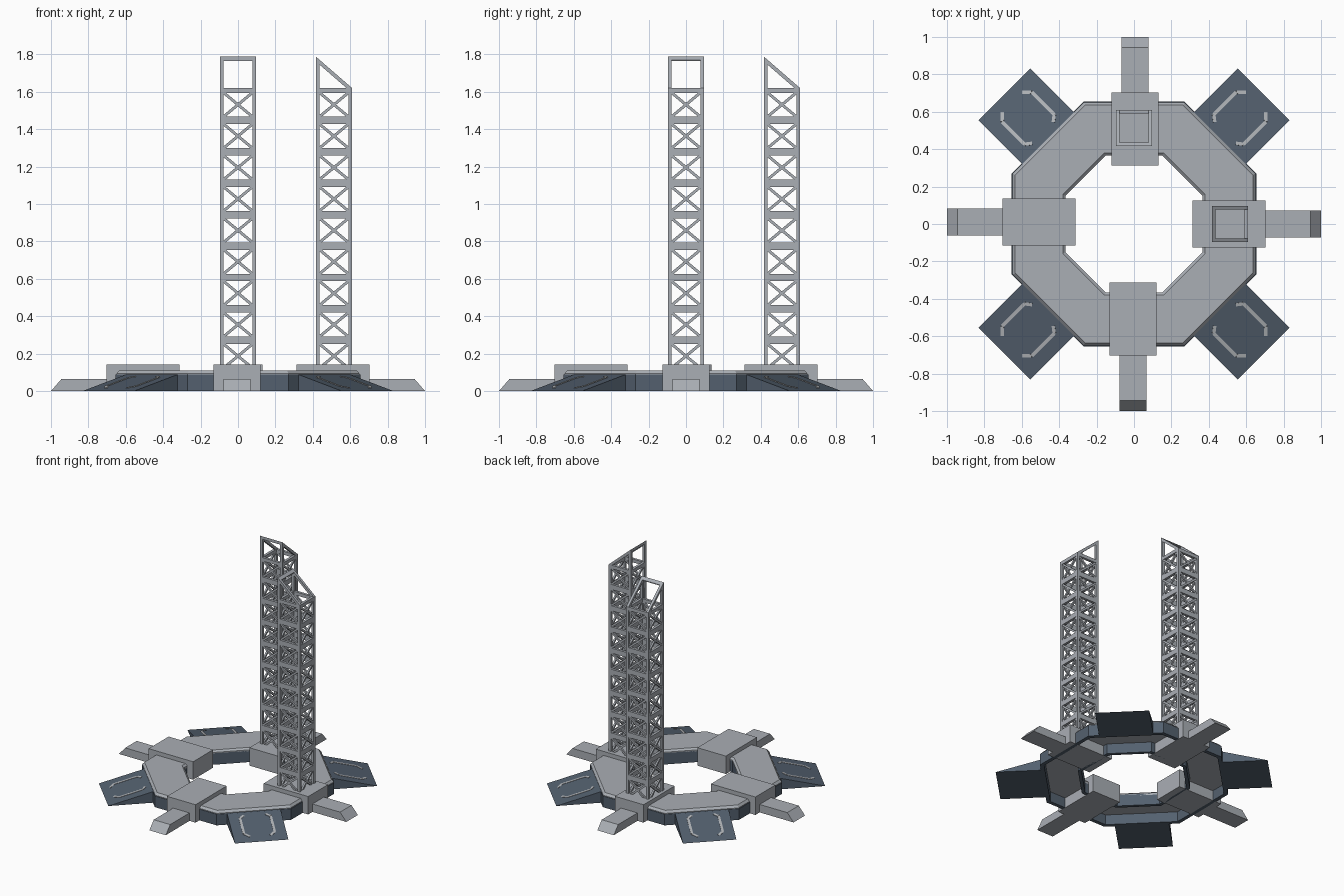
import bpy, bmesh, math
from mathutils import Matrix, Vector

if "Cube" in bpy.data.objects:
    bpy.data.objects.remove(bpy.data.objects["Cube"])


def material(name, rgb):
    m = bpy.data.materials.new(name)
    m.diffuse_color = (*rgb, 1)
    m.use_nodes = True
    m.node_tree.nodes["Principled BSDF"].inputs["Base Color"].default_value = m.diffuse_color
    return m


GREY = material("light_grey", (0.40, 0.425, 0.46))
BLUE = material("slate_blue", (0.088, 0.118, 0.158))
MARK = material("pale_marking", (0.44, 0.46, 0.48))


def finish(bm, name, mat, angle=0):
    """Turn a bmesh into an object, rotated about z by angle in degrees."""
    bmesh.ops.transform(bm, matrix=Matrix.Rotation(math.radians(angle), 4, 'Z'), verts=bm.verts)
    bmesh.ops.recalc_face_normals(bm, faces=bm.faces)
    me = bpy.data.meshes.new(name)
    bm.to_mesh(me)
    bm.free()
    me.materials.append(mat)
    ob = bpy.data.objects.new(name, me)
    bpy.context.collection.objects.link(ob)
    return ob


def prism(bm, pts, y0, y1):
    """Extrude an x-z outline from y0 to y1."""
    a = [bm.verts.new((x, y0, z)) for x, z in pts]
    b = [bm.verts.new((x, y1, z)) for x, z in pts]
    bm.faces.new(a)
    bm.faces.new(b[::-1])
    n = len(pts)
    for i in range(n):
        j = (i + 1) % n
        bm.faces.new((a[i], b[i], b[j], a[j]))


def box(bm, x0, x1, y0, y1, z0, z1):
    prism(bm, [(x0, z0), (x1, z0), (x1, z1), (x0, z1)], y0, y1)


def beam(bm, a, b, w, h, normal):
    """Bar from a to b, h thick along normal and w wide."""
    a, b = Vector(a), Vector(b)
    d = (b - a).normalized()
    n = Vector(normal)
    n = (n - d * n.dot(d)).normalized()
    s = d.cross(n)
    rot = Matrix((d, s, n)).transposed().to_4x4()
    size = Matrix.Diagonal(((b - a).length, w, h, 1))
    bmesh.ops.create_cube(bm, size=1, matrix=Matrix.Translation((a + b) / 2) @ rot @ size)


def octagon_ring(name, profile, mat):
    """Sweep a closed (apothem, z) profile round an octagon."""
    bm = bmesh.new()
    loops = []
    for k in range(8):
        t = math.radians(22.5 + 45 * k)
        c = math.cos(math.radians(22.5))
        loops.append([bm.verts.new((a / c * math.cos(t), a / c * math.sin(t), z)) for a, z in profile])
    n = len(profile)
    for k in range(8):
        p, q = loops[k], loops[(k + 1) % 8]
        for i in range(n):
            j = (i + 1) % n
            bm.faces.new((p[i], q[i], q[j], p[j]))
    return finish(bm, name, mat)


# Octagonal base: light cap over two dark skirts, open underneath
octagon_ring("ring_cap", [(0.365, 0.08), (0.65, 0.08), (0.65, 0.093), (0.635, 0.11),
                          (0.38, 0.11), (0.365, 0.097)], GREY)
octagon_ring("ring_outer_skirt", [(0.625, 0), (0.654, 0), (0.654, 0.088), (0.625, 0.088)], BLUE)
octagon_ring("ring_inner_skirt", [(0.365, 0), (0.39, 0), (0.39, 0.09), (0.365, 0.09)], BLUE)

# Four clamp blocks with sloped-end arms
for side, angle, off in (("right", 0, 0), ("back", 90, -0.005), ("left", 180, -0.01), ("front", 270, -0.005)):
    bm = bmesh.new()
    box(bm, 0.313, 0.703, off - 0.125, off + 0.125, 0, 0.142)
    finish(bm, side + "_block", GREY, angle)
    bm = bmesh.new()
    prism(bm, [(0.69, 0), (1, 0), (0.945, 0.063), (0.69, 0.063)], off - 0.072, off + 0.072)
    finish(bm, side + "_arm", GREY, angle)

# Four diagonal ramps with bracket markings
R0, R1, RH = 0.645, 0.98, 0.09
for k in range(4):
    angle = 45 + 90 * k
    bm = bmesh.new()
    prism(bm, [(R0, 0), (R1, 0), (R0, RH)], -0.195, 0.195)
    finish(bm, f"ramp_{k + 1}", BLUE, angle)
    bm = bmesh.new()
    for s in (-1, 1):
        path = [(0.69, 0.08), (0.715, 0.112), (0.885, 0.112), (0.92, 0.075)]
        pts = [(r, s * t, RH * (R1 - r) / (R1 - R0)) for r, t in path]
        for a, b in zip(pts, pts[1:]):
            beam(bm, a, b, 0.018, 0.005, (RH, 0, R1 - R0))
    finish(bm, f"ramp_marking_{k + 1}", MARK, angle)

# Two lattice towers, each with a slanted open top
X0, X1, W, T = 0.416, 0.61, 0.097, 0.02
PITCH, TOP = 0.168, 1.62
for side, angle in (("right", 0), ("back", 90)):
    # corner posts
    bm = bmesh.new()
    for x in (X0, X1 - T):
        for y in (-W, W - T):
            box(bm, x, x + T, y, y + T, 0.13, TOP - 0.02)
    finish(bm, side + "_tower_posts", GREY, angle)

    # horizontal bands
    bm = bmesh.new()
    for k in range(9):
        z1 = TOP if k == 0 else 1.467 - PITCH * (k - 1)
        z0 = 1.595 - PITCH * k
        if k == 0:
            z0 = 1.593
        else:
            z0 = z1 - 0.04
        for y in (-W, W - T):
            box(bm, X0, X1, y, y + T, z0, z1)
        for x in (X0, X1 - T):
            box(bm, x, x + T, -W + T, W - T, z0, z1)
    finish(bm, side + "_tower_bands", GREY, angle)

    # crossed braces on all four faces
    bm = bmesh.new()
    for k in range(9):
        z0 = 1.467 - PITCH * k
        z1 = z0 + 0.128
        for za, zb in ((z0, z1), (z1, z0)):
            for y in (-W + T / 2, W - T / 2):
                beam(bm, (X0 + T, y, za), (X1 - T, y, zb), 0.015, 0.013, (0, 1, 0))
            for x in (X0 + T / 2, X1 - T / 2):
                beam(bm, (x, -W + T, za), (x, W - T, zb), 0.015, 0.013, (1, 0, 0))
    finish(bm, side + "_tower_braces", GREY, angle)

    # slanted top frame
    bm = bmesh.new()
    peak = 1.788
    for y in (-W, W - T):
        prism(bm, [(X0, 1.6), (X0 + T, 1.6), (X0 + T, peak - 0.018), (X0, peak)], y, y + T)
        prism(bm, [(X0, peak), (X0, peak - 0.026), (X1, TOP - 0.026), (X1, TOP)], y, y + T)
    prism(bm, [(X0, peak - 0.024), (X0 + T, peak - 0.024), (X0 + T, peak - 0.018), (X0, peak)], -W, W)
    finish(bm, side + "_tower_top", GREY, angle)
